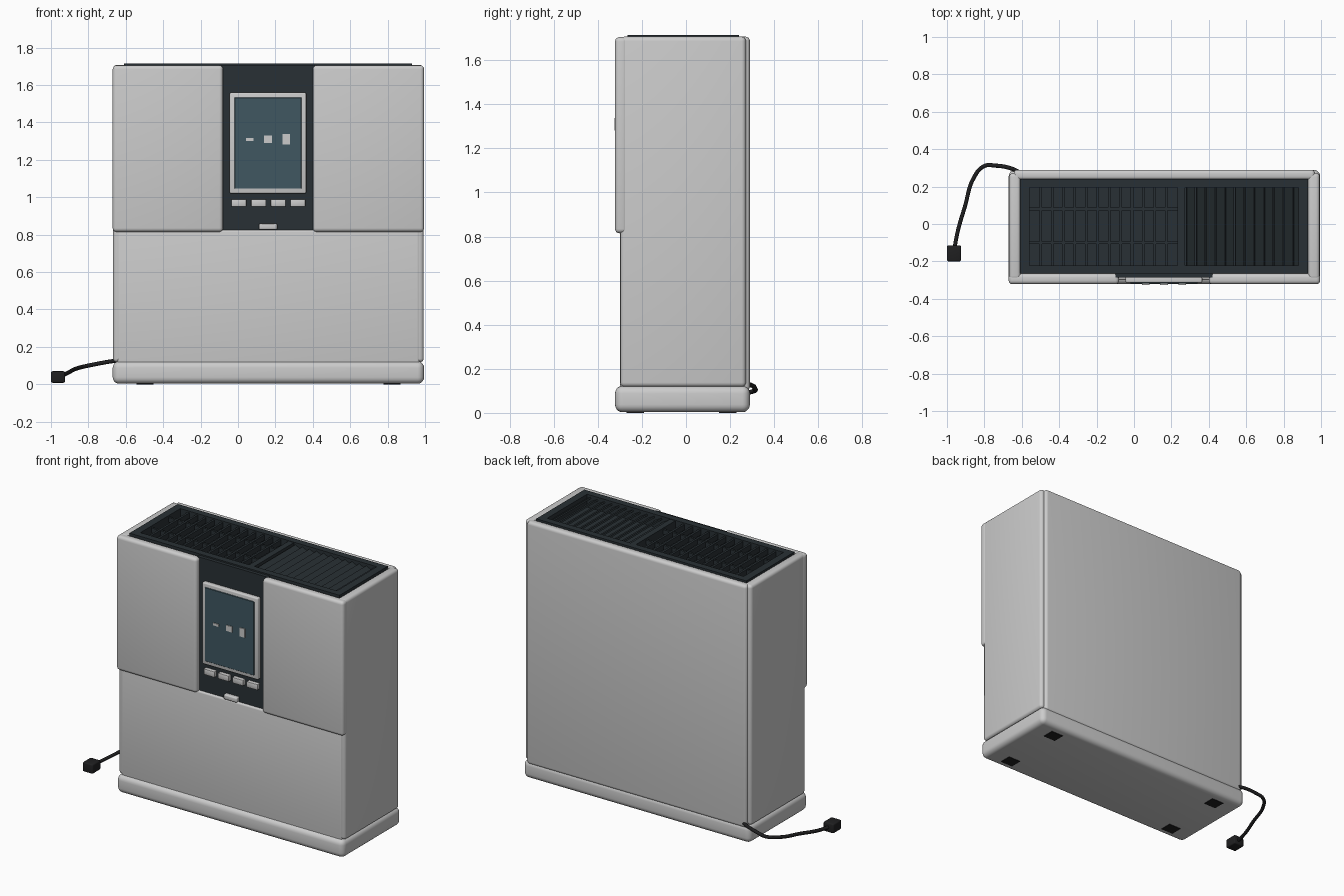
import bpy, bmesh, math
from mathutils import Matrix

if "Cube" in bpy.data.objects:
    bpy.data.objects.remove(bpy.data.objects["Cube"])


def material(name, rgb):
    m = bpy.data.materials.new(name)
    m.diffuse_color = (*rgb, 1)
    m.use_nodes = True
    m.node_tree.nodes["Principled BSDF"].inputs["Base Color"].default_value = m.diffuse_color
    return m


DARK = material("charcoal", (0.022, 0.030, 0.035))
BLACK = material("rubber", (0.014, 0.014, 0.015))
GLASS = material("screen_glass", (0.05, 0.095, 0.12))
CX = 0.163  # cabinet centre in x


def add_box(bm, b, tilt=0.0):
    x0, x1, y0, y1, z0, z1 = b
    mat = (Matrix.Translation(((x0 + x1) / 2, (y0 + y1) / 2, (z0 + z1) / 2))
           @ Matrix.Rotation(tilt, 4, 'Y')
           @ Matrix.Diagonal((x1 - x0, y1 - y0, z1 - z0, 1)))
    bmesh.ops.create_cube(bm, size=1, matrix=mat)


def boxes(name, bounds, bevel=0.0, seg=4, mat=None, tilt=0.0):
    """One object made of rounded boxes given as (x0,x1,y0,y1,z0,z1)."""
    bm = bmesh.new()
    for b in bounds:
        add_box(bm, b, tilt)
    if bevel:
        bmesh.ops.bevel(bm, geom=bm.edges[:], offset=bevel, segments=seg,
                        profile=0.5, affect='EDGES', clamp_overlap=True)
    bmesh.ops.recalc_face_normals(bm, faces=bm.faces[:])
    me = bpy.data.meshes.new(name)
    bm.to_mesh(me)
    bm.free()
    if bevel:
        me.shade_smooth()
        me.set_sharp_from_angle(angle=math.radians(35))
    ob = bpy.data.objects.new(name, me)
    bpy.context.collection.objects.link(ob)
    if mat:
        me.materials.append(mat)
    return ob


def ring(x0, x1, y0, y1, z0, z1, wx, wy, flat=True):
    """Four bars of a rectangular frame in the xy plane."""
    return [(x0, x0 + wx, y0, y1, z0, z1), (x1 - wx, x1, y0, y1, z0, z1),
            (x0 + wx, x1 - wx, y0, y0 + wy, z0, z1), (x0 + wx, x1 - wx, y1 - wy, y1, z0, z1)]


# Plinth and feet
boxes("base", [(-0.67, 0.995, -0.322, 0.29, 0.003, 0.123)], 0.035, 5)
boxes("feet", [(CX + sx * 0.66 - 0.045, CX + sx * 0.66 + 0.045, y - 0.04, y + 0.04, 0, 0.02)
               for sx in (-1, 1) for y in (-0.23, 0.19)], mat=BLACK)

# Cabinet shell
boxes("inner_core", [(-0.63, 0.955, -0.275, 0.265, 0.08, 1.63)], mat=DARK)
boxes("side_panels", [(-0.668, -0.605, -0.298, 0.272, 0.118, 1.707),
                      (0.93, 0.993, -0.298, 0.272, 0.118, 1.707)], 0.02)
boxes("back_panel", [(-0.643, 0.968, 0.235, 0.29, 0.1, 1.707)], 0.02)
boxes("lower_front_panel", [(-0.645, 0.97, -0.3, -0.25, 0.095, 0.825)], 0.012)
boxes("upper_front_panels", [(-0.67, -0.08, -0.322, -0.265, 0.815, 1.705),
                             (0.40, 0.995, -0.322, -0.265, 0.815, 1.705)], 0.02)

# Control panel
boxes("control_panel", [(-0.1, 0.42, -0.287, -0.25, 0.82, 1.706)], mat=DARK)
sx0, sx1, sz0, sz1, w = -0.045, 0.365, 1.02, 1.56, 0.026
boxes("screen_frame", [(sx0, sx1, -0.314, -0.28, sz0, sz1)], 0.008, 3)
boxes("screen", [(sx0 + w, sx1 - w, -0.319, -0.3, sz0 + w, sz1 - w)], 0.002, 1, mat=GLASS)
boxes("screen_indicators", [(x - a, x + a, -0.325, -0.31, 1.31 - h, 1.31 + h)
                            for x, a, h in ((0.063, 0.02, 0.008), (0.16, 0.022, 0.019), (0.258, 0.019, 0.029))])
boxes("buttons", [(0.005 + i * 0.105 - 0.04, 0.005 + i * 0.105 + 0.04, -0.312, -0.28, 0.95, 0.989)
                  for i in range(4)], 0.005, 2)
boxes("latch", [(0.112, 0.21, -0.314, -0.28, 0.827, 0.859)], 0.007, 3)

# Top grille: frame, divider, slats and cross bars
boxes("grille_frame", ring(-0.61, 0.93, -0.265, 0.24, 1.62, 1.715, 0.05, 0.044)
      + [(0.233, 0.272, -0.221, 0.196, 1.62, 1.712)], mat=DARK)
boxes("left_grille_slats", [(-0.56 + 0.061 * i - 0.007, -0.56 + 0.061 * i + 0.007, -0.225, 0.2, 1.67, 1.706)
                            for i in range(1, 13)], mat=DARK)
boxes("left_grille_crossbars", [(-0.565, 0.24, y - 0.007, y + 0.007, 1.672, 1.702)
                                for y in (0.08, -0.1)], mat=DARK)
boxes("right_grille_louvers", [(0.303 + 0.052 * i - 0.025, 0.303 + 0.052 * i + 0.025, -0.225, 0.2, 1.68, 1.69)
                               for i in range(12)], mat=DARK, tilt=math.radians(30))

# Power cord and plug
pts = [(-0.60, 0.27, 0.13), (-0.66, 0.298, 0.125), (-0.74, 0.312, 0.112), (-0.80, 0.31, 0.10),
       (-0.855, 0.25, 0.087), (-0.905, 0.09, 0.064), (-0.94, -0.03, 0.046), (-0.962, -0.14, 0.038)]
cu = bpy.data.curves.new("power_cord", 'CURVE')
cu.dimensions = '3D'
cu.bevel_depth = 0.011
cu.bevel_resolution = 2
cu.resolution_u = 8
cu.use_fill_caps = True
sp = cu.splines.new('BEZIER')
sp.bezier_points.add(len(pts) - 1)
for bp, p in zip(sp.bezier_points, pts):
    bp.co = p
    bp.handle_left_type = bp.handle_right_type = 'AUTO'
cu.materials.append(BLACK)
bpy.context.collection.objects.link(bpy.data.objects.new("power_cord", cu))
boxes("plug", [(-1.0, -0.925, -0.2, -0.115, 0.008, 0.07)], 0.008, 3, mat=BLACK)
